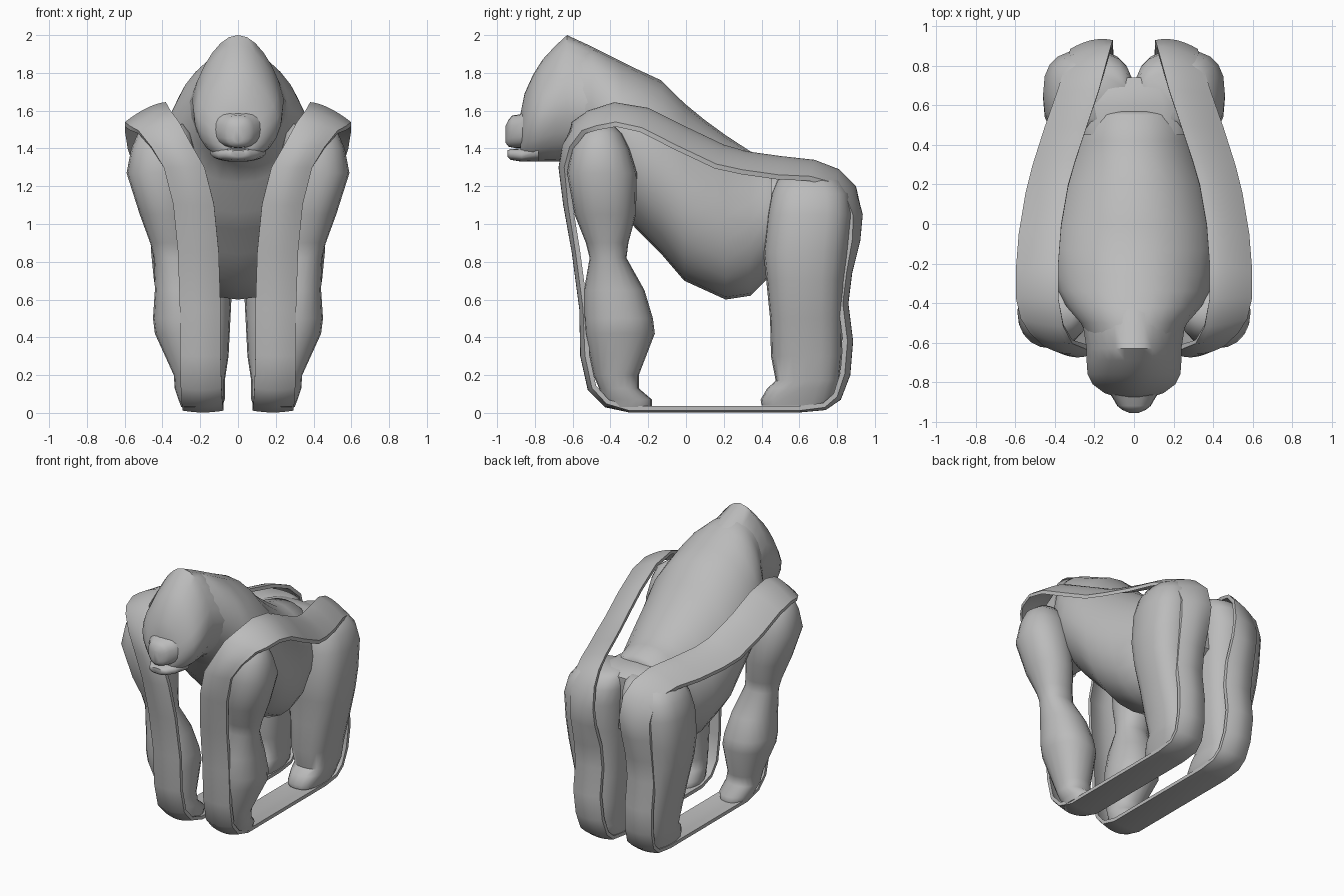
import bpy, math
from mathutils import Vector

fur = bpy.data.materials.new("grey")
fur.diffuse_color = (0.5, 0.5, 0.5, 1)


def make(name, verts, faces, angle=50):
    me = bpy.data.meshes.new(name)
    me.from_pydata(verts, [], faces)
    me.materials.append(fur)
    ob = bpy.data.objects.new(name, me)
    bpy.context.collection.objects.link(ob)
    bpy.ops.object.select_all(action='DESELECT')
    ob.select_set(True)
    bpy.context.view_layer.objects.active = ob
    bpy.ops.object.mode_set(mode='EDIT')
    bpy.ops.mesh.select_all(action='SELECT')
    bpy.ops.mesh.normals_make_consistent(inside=False)
    bpy.ops.object.mode_set(mode='OBJECT')
    bpy.ops.object.shade_smooth_by_angle(angle=math.radians(angle))
    return ob


def mirrored(ob):
    m = ob.modifiers.new("mirror", 'MIRROR')
    m.use_axis[0] = True
    return ob


def loft(name, rings, axis, n=20, power=1.0, taper=0.0):
    """Rings are (position, u_min, u_max, v_min, v_max) along axis 'y' or 'z'."""
    verts = []
    for t, u0, u1, v0, v1 in rings:
        for i in range(n):
            a = 2 * math.pi * i / n
            c, s = math.cos(a), math.sin(a)
            c = math.copysign(abs(c) ** power, c) * (1 - taper * max(0, s))
            s = math.copysign(abs(s) ** power, s)
            u = (u0 + u1) / 2 + (u1 - u0) / 2 * c
            v = (v0 + v1) / 2 + (v1 - v0) / 2 * s
            verts.append((u, t, v) if axis == 'y' else (u, v, t))
    faces = [[r * n + i, r * n + (i + 1) % n, (r + 1) * n + (i + 1) % n, (r + 1) * n + i]
             for r in range(len(rings) - 1) for i in range(n)]
    faces += [list(range(n)), list(range((len(rings) - 1) * n, len(rings) * n))]
    return make(name, verts, faces)


def along_y(name, rows, **kw):
    """Symmetric body part: rows are (y, z_bottom, z_top, half_width)."""
    return loft(name, [(y, -w, w, b, t) for y, b, t, w in rows], 'y', **kw)


# Torso from neck to lower back
along_y("torso", [(-0.60, 1.36, 1.93, 0.22), (-0.50, 1.31, 1.935, 0.27),
                  (-0.42, 1.22, 1.90, 0.34), (-0.34, 1.06, 1.86, 0.385),
                  (-0.26, 0.97, 1.82, 0.405), (-0.13, 0.84, 1.76, 0.415),
                  (-0.01, 0.70, 1.64, 0.41), (0.10, 0.65, 1.55, 0.395),
                  (0.21, 0.60, 1.47, 0.375), (0.34, 0.62, 1.385, 0.335),
                  (0.42, 0.70, 1.36, 0.31), (0.55, 0.80, 1.325, 0.27),
                  (0.57, 0.85, 1.29, 0.25)], n=24, power=0.93, taper=0.13)

# Rump filling the space between the rear limbs
along_y("rump", [(0.45, 0.75, 1.28, 0.30), (0.60, 0.78, 1.29, 0.30),
                 (0.69, 0.82, 1.27, 0.26), (0.74, 0.86, 1.24, 0.20)], power=0.6)

# Head with a tall, narrow crest
along_y("head", [(-0.875, 1.36, 1.59, 0.09), (-0.855, 1.34, 1.69, 0.15),
                 (-0.81, 1.33, 1.79, 0.21), (-0.76, 1.33, 1.87, 0.235),
                 (-0.69, 1.33, 1.945, 0.24), (-0.63, 1.335, 2.0, 0.24),
                 (-0.50, 1.34, 1.94, 0.26), (-0.38, 1.36, 1.88, 0.29),
                 (-0.28, 1.40, 1.80, 0.27)], n=24, power=0.95, taper=0.3)

# Muzzle and lower jaw, parted by the thin mouth
along_y("muzzle", [(-0.955, 1.43, 1.52, 0.025), (-0.94, 1.41, 1.55, 0.06),
                   (-0.92, 1.404, 1.575, 0.085), (-0.88, 1.402, 1.58, 0.108),
                   (-0.82, 1.40, 1.64, 0.15)], power=0.8)
along_y("jaw", [(-0.945, 1.355, 1.39, 0.04), (-0.93, 1.34, 1.397, 0.07),
                (-0.87, 1.33, 1.40, 0.105), (-0.78, 1.33, 1.45, 0.15)], power=0.8)

# Front limbs: rings are (z, x_in, x_out, y_front, y_back)
mirrored(loft("front_leg", [
    (0.03, 0.10, 0.30, -0.43, -0.18), (0.07, 0.09, 0.315, -0.44, -0.18),
    (0.13, 0.10, 0.335, -0.46, -0.25), (0.20, 0.11, 0.34, -0.49, -0.25),
    (0.42, 0.10, 0.44, -0.535, -0.165), (0.50, 0.11, 0.45, -0.54, -0.175),
    (0.65, 0.15, 0.44, -0.54, -0.22), (0.82, 0.21, 0.445, -0.51, -0.315),
    (0.90, 0.22, 0.465, -0.53, -0.305), (1.05, 0.23, 0.52, -0.59, -0.265),
    (1.27, 0.24, 0.59, -0.63, -0.26), (1.40, 0.23, 0.565, -0.605, -0.30),
    (1.48, 0.25, 0.53, -0.57, -0.34), (1.53, 0.29, 0.46, -0.51, -0.39)], 'z', power=0.92))

# Rear limbs with feet pointing forward
mirrored(loft("rear_leg", [
    (0.04, 0.08, 0.29, 0.40, 0.76), (0.07, 0.07, 0.30, 0.395, 0.79),
    (0.13, 0.07, 0.32, 0.43, 0.80), (0.17, 0.07, 0.33, 0.475, 0.81),
    (0.30, 0.05, 0.35, 0.45, 0.825), (0.50, 0.04, 0.40, 0.445, 0.83),
    (0.70, 0.03, 0.445, 0.425, 0.84), (0.85, 0.02, 0.46, 0.41, 0.86),
    (1.05, 0.01, 0.46, 0.43, 0.88), (1.16, 0.005, 0.43, 0.45, 0.865),
    (1.23, 0.01, 0.38, 0.48, 0.82), (1.265, 0.04, 0.30, 0.53, 0.76)],
    'z', power=0.75))

# Curved band looping round each side: (y, z, x_centre, edge_drop)
path = [(-0.65, 1.10, 0.235, 0.025), (-0.675, 1.30, 0.285, 0.03),
        (-0.66, 1.42, 0.35, 0.045), (-0.605, 1.54, 0.42, 0.07), (-0.52, 1.60, 0.465, 0.09),
        (-0.38, 1.645, 0.49, 0.105), (-0.20, 1.615, 0.49, 0.11),
        (0.00, 1.515, 0.475, 0.11), (0.20, 1.42, 0.44, 0.11),
        (0.32, 1.385, 0.405, 0.10), (0.50, 1.36, 0.345, 0.10),
        (0.68, 1.34, 0.285, 0.09), (0.81, 1.29, 0.25, 0.08),
        (0.90, 1.20, 0.225, 0.07), (0.945, 1.05, 0.215, 0.06),
        (0.93, 0.91, 0.215, 0.05), (0.88, 0.74, 0.21, 0.03),
        (0.86, 0.58, 0.21, 0.03), (0.885, 0.38, 0.21, 0.03),
        (0.87, 0.20, 0.20, 0.03), (0.82, 0.07, 0.19, 0.025),
        (0.74, 0.015, 0.185, 0.015), (0.60, 0.002, 0.185, 0.01),
        (-0.30, 0.002, 0.185, 0.01), (-0.43, 0.03, 0.19, 0.02),
        (-0.52, 0.12, 0.195, 0.025), (-0.56, 0.30, 0.20, 0.025),
        (-0.565, 0.55, 0.20, 0.02), (-0.605, 0.85, 0.21, 0.02)]
HALF, THICK, M = 0.108, 0.025, 9
verts, P = [], len(path)
for k, (y, z, cx, drop) in enumerate(path):
    a, b = path[k - 1], path[(k + 1) % P]
    d1 = Vector((y - a[0], z - a[1])).normalized()
    d2 = Vector((b[0] - y, b[1] - z)).normalized()
    d = (d1 + d2).normalized()
    inward = Vector((d.y, -d.x))
    profile = []
    for layer in (0, 1):
        row = []
        for j in range(M):
            s = -1 + 2 * j / (M - 1)
            # steep stretches tilt towards the outer edge, the rest bulges evenly
            tilt = min(1, max(0, (drop - 0.03) / 0.04))
            bulge = abs(s) ** 1.8
            lean = ((s + 1) / 2) ** 1.6
            q = drop * (bulge * (1 - tilt) + lean * tilt) + layer * THICK
            p = Vector((y, z)) + inward * q
            row.append((cx + s * HALF, p.x, p.y))
        profile += row if layer == 0 else row[::-1]
    verts += profile
R = 2 * M
faces = [[k * R + i, k * R + (i + 1) % R, (k + 1) % P * R + (i + 1) % R, (k + 1) % P * R + i]
         for k in range(P) for i in range(R)]
mirrored(make("side_band", verts, faces))
